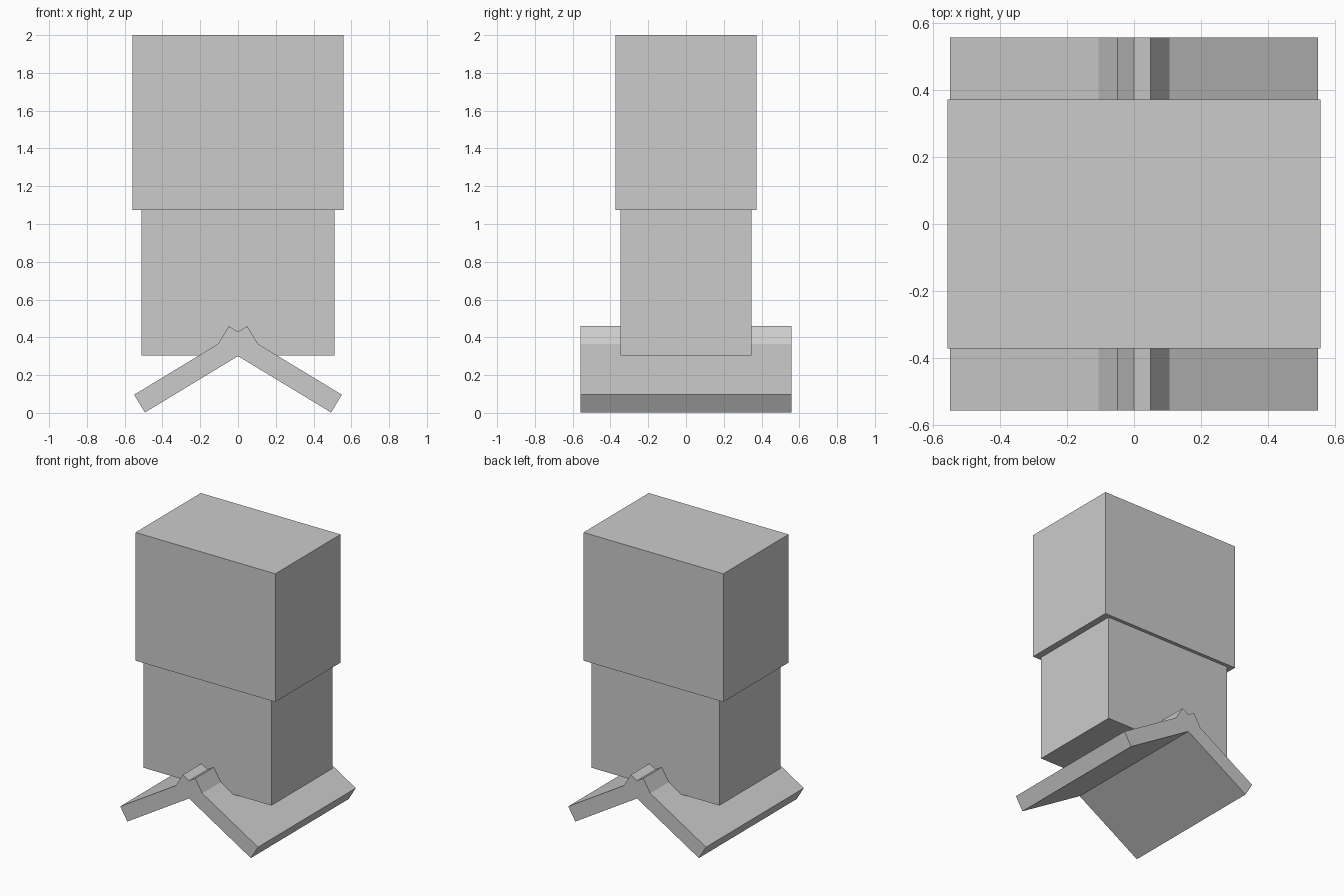
import bpy, math

if "Cube" in bpy.data.objects:
    bpy.data.objects.remove(bpy.data.objects["Cube"])


def box(name, size, loc, tilt=0.0):
    """Box of full size, tilted about the y axis."""
    bpy.ops.mesh.primitive_cube_add(size=1, location=loc)
    ob = bpy.context.object
    ob.name = name
    ob.scale = size
    ob.rotation_euler = (0, tilt, 0)
    bpy.ops.object.transform_apply(location=False, rotation=True, scale=True)
    return ob


# Stacked body blocks
box("upper_block", (1.116, 0.744, 0.925), (0, 0, 1.5375))
box("lower_block", (1.02, 0.694, 0.77), (0, 0, 0.69))

# Two tilted slabs that cross at the ridge
for side, label in ((-1, "left"), (1, "right")):
    box(label + "_base_slab", (0.70, 1.116, 0.11),
        (side * 0.222, 0, 0.2305), side * math.radians(31.2))
